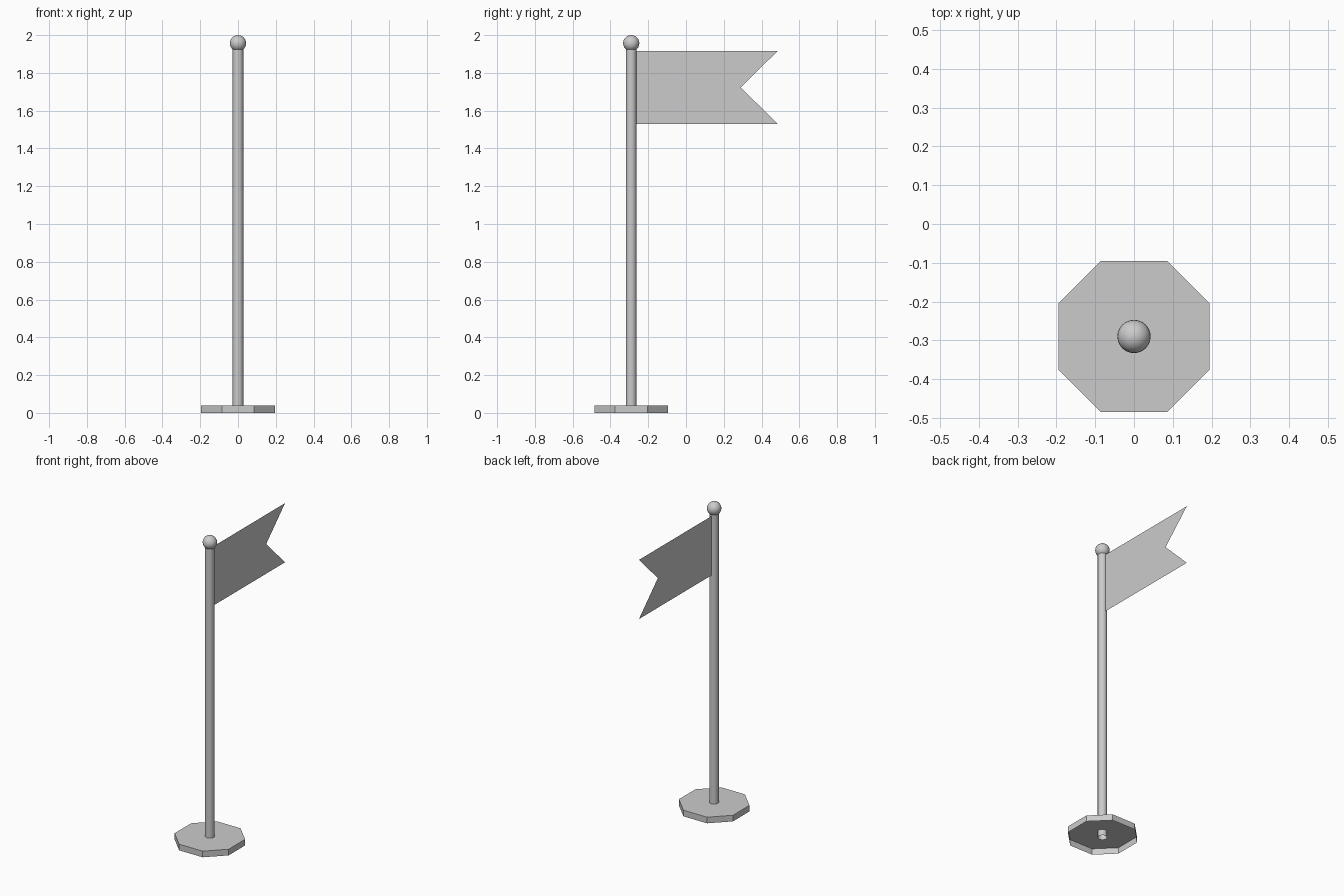
import bpy, math

if "Cube" in bpy.data.objects:
    bpy.data.objects.remove(bpy.data.objects["Cube"])

POLE_Y = -0.29


def mesh_object(name, verts, faces):
    mesh = bpy.data.meshes.new(name)
    mesh.from_pydata(verts, [], faces)
    obj = bpy.data.objects.new(name, mesh)
    bpy.context.collection.objects.link(obj)
    return obj


def smooth(obj, name):
    obj.name = name
    bpy.ops.object.shade_smooth_by_angle(angle=math.radians(40))


# Base: octagonal plate, open underneath
A, B = 0.195, 0.085
outline = [(A, -B), (A, B), (B, A), (-B, A), (-A, B), (-A, -B), (-B, -A), (B, -A)]
n = len(outline)
verts = [(x, y + POLE_Y, z) for z in (0, 0.04) for x, y in outline]
sides = [(i, (i + 1) % n, (i + 1) % n + n, i + n) for i in range(n)]
mesh_object("base", verts, sides + [tuple(range(n, 2 * n))])

# Pole: open tube from the ground up into the ball
bpy.ops.mesh.primitive_cylinder_add(vertices=16, radius=0.028, depth=1.94,
                                    end_fill_type='NOTHING',
                                    location=(0, POLE_Y, 0.97))
smooth(bpy.context.object, "pole")

# Ball on top of the pole
bpy.ops.mesh.primitive_uv_sphere_add(segments=24, ring_count=12, radius=0.043,
                                     location=(0, POLE_Y, 1.957))
smooth(bpy.context.object, "finial_ball")

# Flag: single sheet with a swallowtail end
profile = [(-0.264, 1.53), (0.485, 1.53), (0.29, 1.723), (0.485, 1.916), (-0.264, 1.916), (-0.264, 1.723)]
mesh_object("flag", [(0, y, z) for y, z in profile], [(0, 1, 2, 5), (5, 2, 3, 4)])
